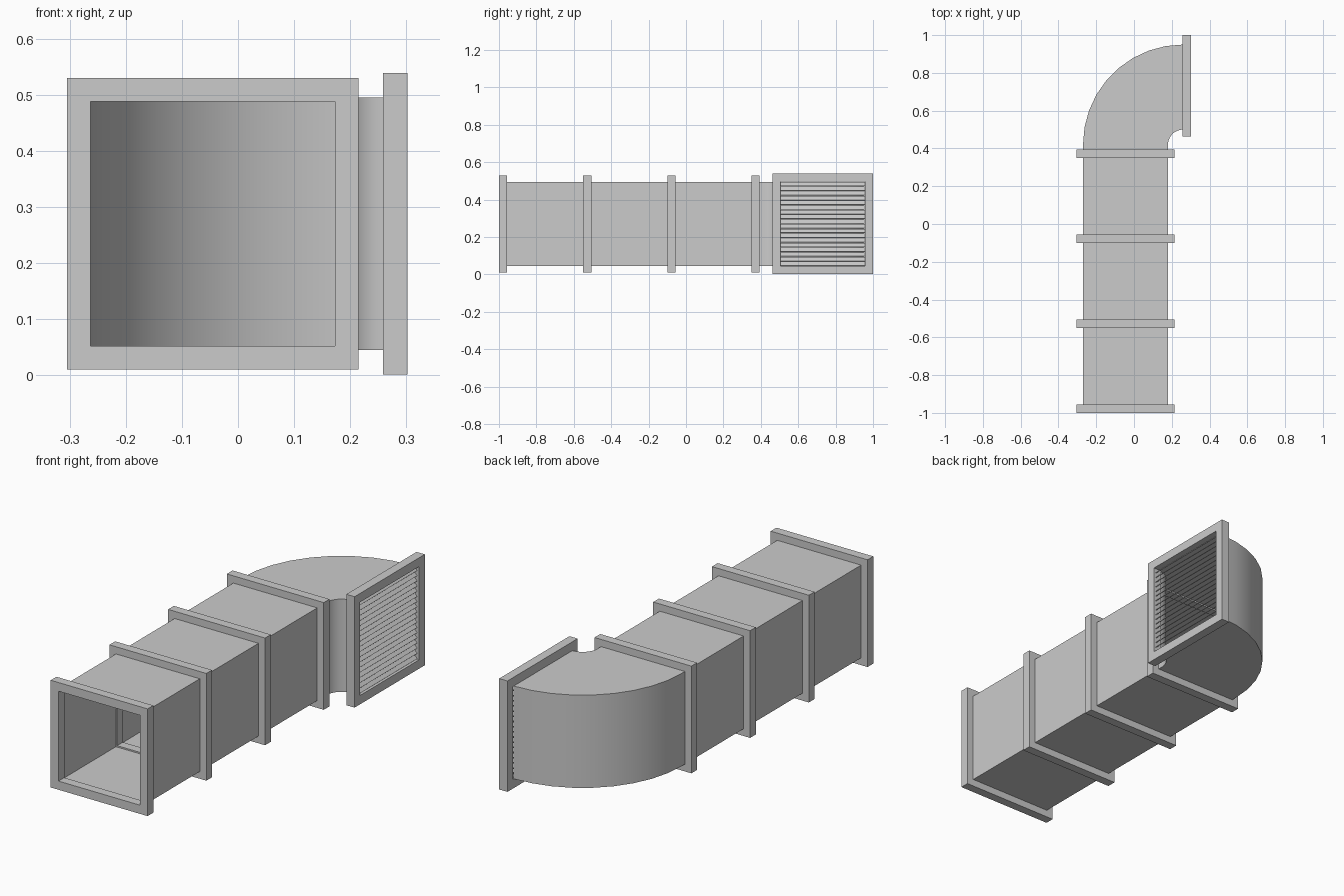
import bpy, bmesh, math
from mathutils import Vector, Matrix

if "Cube" in bpy.data.objects:
    bpy.data.objects.remove(bpy.data.objects["Cube"])

CZ = 0.27          # duct centre height
HALF = 0.225       # duct half width
DUCT_X = -0.045    # straight duct centre line


def make_object(name, bm):
    bmesh.ops.recalc_face_normals(bm, faces=bm.faces)
    mesh = bpy.data.meshes.new(name)
    bm.to_mesh(mesh)
    bm.free()
    obj = bpy.data.objects.new(name, mesh)
    bpy.context.collection.objects.link(obj)
    return obj


def bridge_loops(bm, a, b):
    for i in range(4):
        j = (i + 1) % 4
        bm.faces.new((a[i], a[j], b[j], b[i]))


def square_loop(bm, centre, side, half):
    up = Vector((0, 0, 1))
    return [bm.verts.new(centre + side * (half * s) + up * (half * t))
            for s, t in ((-1, -1), (1, -1), (1, 1), (-1, 1))]


def frame(name, centre, axis, outer, inner, depth):
    """Square picture-frame ring with its opening along axis."""
    bm = bmesh.new()
    axis = Vector(axis)
    side = Vector((-axis.y, axis.x, 0))
    loops = [square_loop(bm, Vector(centre) + axis * (depth / 2 * d), side, h)
             for d, h in ((-1, outer), (1, outer), (1, inner), (-1, inner))]
    for k in range(4):
        bridge_loops(bm, loops[k], loops[(k + 1) % 4])
    return make_object(name, bm)


# Duct skin: straight run swept into a quarter-turn elbow
bm = bmesh.new()
bend = Vector((0.26, 0.42, CZ))
radius = bend.x - DUCT_X
stations = [(Vector((DUCT_X, y, CZ)), Vector((1, 0, 0)))
            for y in (-0.98, -0.53, -0.08, 0.37)]
SEGMENTS = 9
for i in range(SEGMENTS + 1):
    a = math.pi / 2 * i / SEGMENTS
    out = Vector((-math.cos(a), math.sin(a), 0))
    stations.append((bend + out * radius, -out))
rings = [square_loop(bm, c, s, HALF) for c, s in stations]
for a, b in zip(rings, rings[1:]):
    bridge_loops(bm, a, b)
duct = make_object("duct", bm)
bpy.context.view_layer.objects.active = duct
duct.select_set(True)
bpy.ops.object.shade_smooth_by_angle(angle=math.radians(30))

# Joint flanges along the straight run
for i in range(4):
    frame(f"flange_{i + 1}", (DUCT_X, -0.978 + 0.45 * i, CZ), (0, 1, 0),
          0.26, 0.218, 0.044)

# Outlet grille frame
GY = 0.731
frame("grille_frame", (0.28, GY, CZ), (1, 0, 0), 0.269, 0.226, 0.044)

# Louvre slats, sloping down towards the outside
bm = bmesh.new()
COUNT = 18
pitch = 0.452 / COUNT
for i in range(COUNT):
    z = CZ - 0.226 + pitch * (i + 0.5)
    m = (Matrix.Translation((0.28, GY, z)) @ Matrix.Rotation(math.radians(45), 4, 'Y')
         @ Matrix.Diagonal((0.03, 0.452, 0.003, 1)))
    bmesh.ops.create_cube(bm, size=1, matrix=m)
make_object("louvre_slats", bm)
